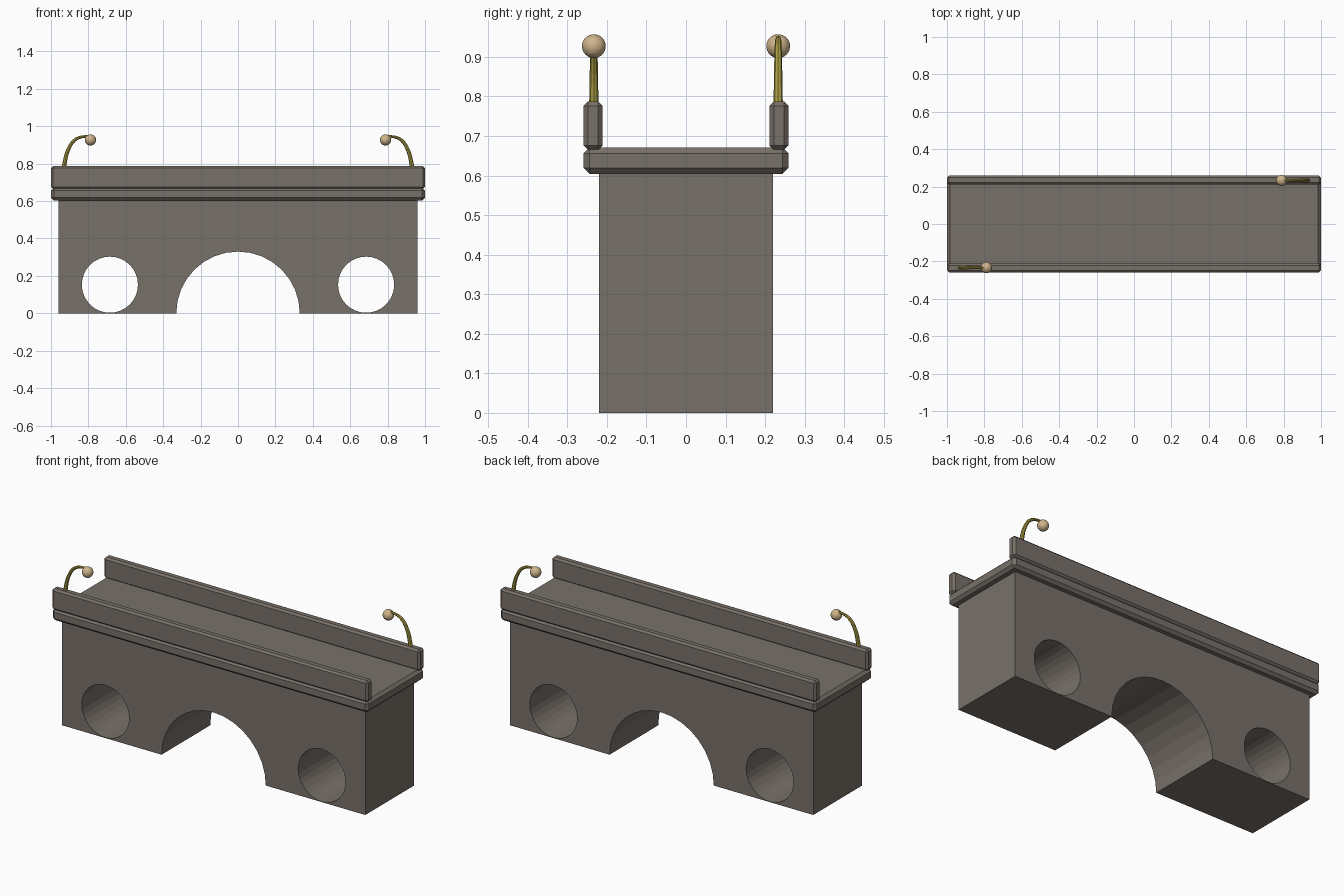
import bpy, bmesh, math
from mathutils import Matrix

if "Cube" in bpy.data.objects:
    bpy.data.objects.remove(bpy.data.objects["Cube"])


def material(name, rgb):
    m = bpy.data.materials.new(name)
    m.diffuse_color = (*rgb, 1)
    m.use_nodes = True
    m.node_tree.nodes["Principled BSDF"].inputs["Base Color"].default_value = m.diffuse_color
    return m


STONE = material("grey_brown_stone", (0.19, 0.165, 0.143))
BRASS = material("olive_brass", (0.42, 0.35, 0.06))
GLOBE = material("tan_globe", (0.62, 0.46, 0.26))


def add_object(name, data, mat):
    ob = bpy.data.objects.new(name, data)
    bpy.context.collection.objects.link(ob)
    data.materials.clear()
    data.materials.append(mat)
    return ob


def mesh_object(name, bm, mat):
    me = bpy.data.meshes.new(name)
    bm.to_mesh(me)
    bm.free()
    return add_object(name, me, mat)


def curve_to_mesh(name, cu, mat, matrix):
    """Turn a curve into a clean flat-shaded mesh object."""
    tmp = bpy.data.objects.new("tmp", cu)
    bpy.context.collection.objects.link(tmp)
    dg = bpy.context.evaluated_depsgraph_get()
    me = bpy.data.meshes.new_from_object(tmp.evaluated_get(dg))
    bpy.data.objects.remove(tmp)
    bm = bmesh.new()
    bm.from_mesh(me)
    bmesh.ops.remove_doubles(bm, verts=bm.verts, dist=1e-5)
    bmesh.ops.transform(bm, matrix=matrix, verts=bm.verts)
    bmesh.ops.recalc_face_normals(bm, faces=bm.faces)
    for f in bm.faces:
        f.smooth = False
        f.material_index = 0
    return mesh_object(name, bm, mat)


def chamfered_box(name, lo, hi, chamfer, mat):
    bm = bmesh.new()
    bmesh.ops.create_cube(bm, size=1)
    for v in bm.verts:
        v.co = [(a + b) / 2 + c * (b - a) for a, b, c in zip(lo, hi, v.co)]
    bmesh.ops.bevel(bm, geom=bm.edges[:], offset=chamfer, segments=1,
                    affect='EDGES', profile=0.5)
    return mesh_object(name, bm, mat)


def arc(cx, cz, r, a0, a1, n):
    return [(cx + r * math.cos(a0 + (a1 - a0) * i / n),
             cz + r * math.sin(a0 + (a1 - a0) * i / n)) for i in range(n + 1)]


# Bridge body: block outline with central arch and two round culverts
outline = [(-0.96, 0), (-0.96, 0.64), (0.96, 0.64), (0.96, 0)]
outline += arc(0, 0, 0.33, 0, math.pi, 16)
loops = [outline] + [arc(s * 0.685, 0.153, 0.15, 0, 2 * math.pi, 32)[:-1] for s in (-1, 1)]
cu = bpy.data.curves.new("body_profile", 'CURVE')
cu.dimensions = '2D'
cu.fill_mode = 'BOTH'
cu.extrude = 0.22
for pts in loops:
    sp = cu.splines.new('POLY')
    sp.points.add(len(pts) - 1)
    for p, (x, z) in zip(sp.points, pts):
        p.co = (x, z, 0, 1)
    sp.use_cyclic_u = True
curve_to_mesh("bridge_body", cu, STONE, Matrix.Rotation(math.pi / 2, 4, 'X'))

# Deck slab
chamfered_box("deck", (-1, -0.259, 0.604), (1, 0.259, 0.671), 0.015, STONE)

# Parapet walls and lamps; the lamps sit at opposite corners
for s, side in ((-1, "front"), (1, "back")):
    y = s * 0.235
    chamfered_box(side + "_parapet", (-1, y - 0.024, 0.665), (1, y + 0.024, 0.787), 0.011, STONE)

    # Tapered, bent lamp post
    path = [(0.935, 0.765, 0.0120), (0.903, 0.885, 0.0100),
            (0.865, 0.932, 0.0085), (0.79, 0.950, 0.0060)]
    cu = bpy.data.curves.new("post_path", 'CURVE')
    cu.dimensions = '3D'
    cu.bevel_depth = 1
    cu.bevel_resolution = 2
    cu.resolution_u = 5
    cu.use_fill_caps = True
    sp = cu.splines.new('BEZIER')
    sp.bezier_points.add(len(path) - 1)
    for p, (x, z, r) in zip(sp.bezier_points, path):
        p.co = (s * x, s * 0.233, z)
        p.radius = r
        p.handle_left_type = p.handle_right_type = 'AUTO'
    curve_to_mesh(side + "_lamp_post", cu, BRASS, Matrix.Identity(4))

    # Lamp globe
    bm = bmesh.new()
    bmesh.ops.create_uvsphere(bm, u_segments=32, v_segments=16, radius=0.03,
                              matrix=Matrix.Translation((s * 0.789, s * 0.233, 0.927)))
    mesh_object(side + "_lamp_globe", bm, GLOBE)
